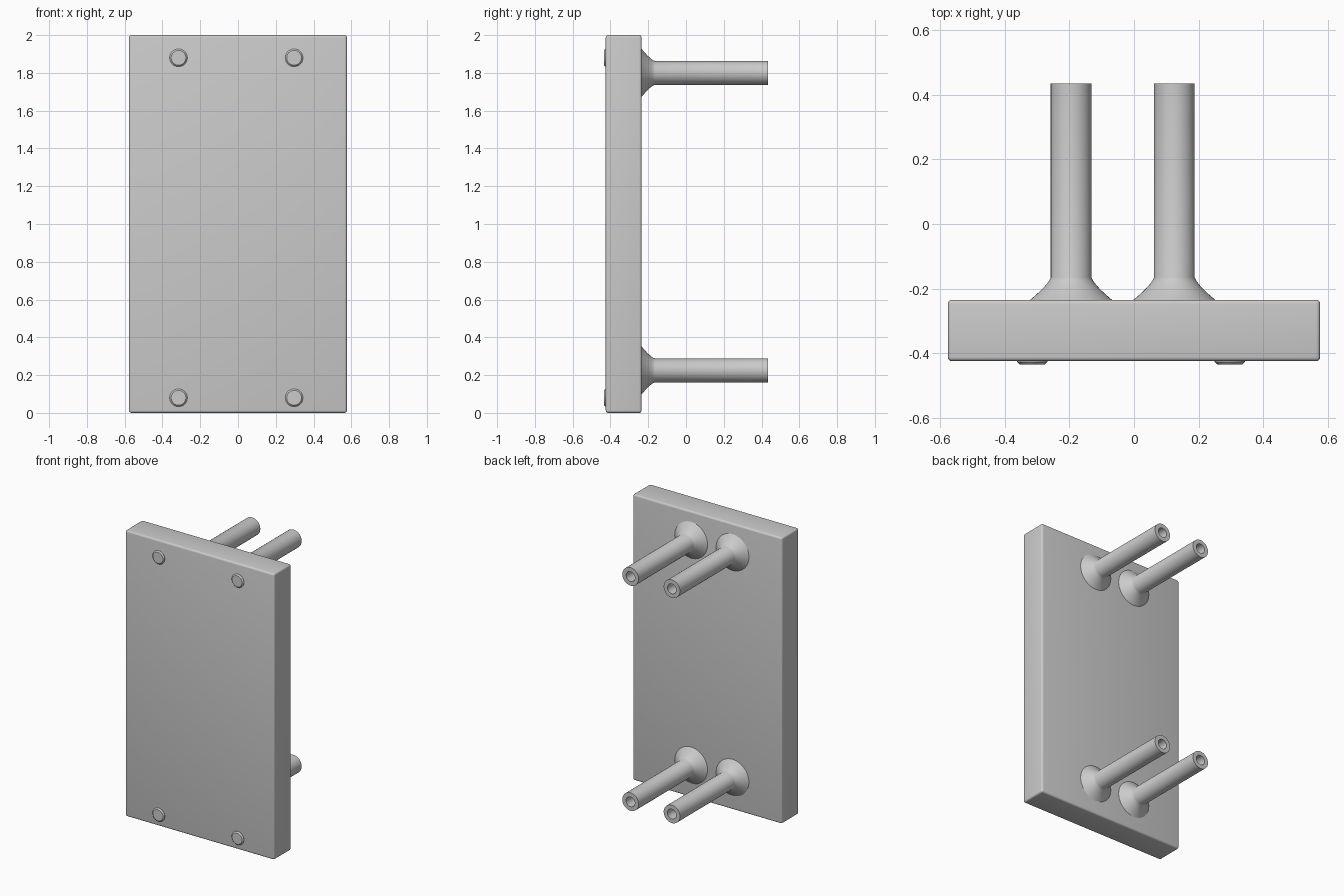
import bpy, bmesh, math
from mathutils import Matrix

default = bpy.data.objects.get("Cube")
if default:
    bpy.data.objects.remove(default, do_unlink=True)

# Single plain grey material
grey = bpy.data.materials.new("plain_grey")
grey.use_nodes = True
colour = (0.6, 0.6, 0.6, 1)
grey.diffuse_color = colour
grey.node_tree.nodes["Principled BSDF"].inputs["Base Color"].default_value = colour


def finish(name, bm, location, angle=35):
    bmesh.ops.recalc_face_normals(bm, faces=bm.faces)
    mesh = bpy.data.meshes.new(name)
    bm.to_mesh(mesh)
    bm.free()
    mesh.materials.append(grey)
    obj = bpy.data.objects.new(name, mesh)
    obj.location = location
    bpy.context.collection.objects.link(obj)
    bpy.ops.object.select_all(action='DESELECT')
    obj.select_set(True)
    bpy.context.view_layer.objects.active = obj
    bpy.ops.object.shade_smooth_by_angle(angle=math.radians(angle))
    return obj


def lathe(name, profile, location, steps=48):
    """Spin a (radius, y) profile about the y axis."""
    bm = bmesh.new()
    verts = [bm.verts.new((r, y, 0)) for r, y in profile]
    edges = [bm.edges.new(pair) for pair in zip(verts, verts[1:])]
    bmesh.ops.spin(bm, geom=verts + edges, cent=(0, 0, 0), axis=(0, 1, 0),
                   angle=math.tau, steps=steps)
    bmesh.ops.remove_doubles(bm, verts=bm.verts, dist=0.0001)
    return finish(name, bm, location)


# Backing plate with softly rounded edges
FRONT, BACK, END = -0.425, -0.235, 0.435
bm = bmesh.new()
bmesh.ops.create_cube(bm, size=1, matrix=Matrix.Diagonal((1.154, BACK - FRONT, 2, 1)))
bmesh.ops.bevel(bm, geom=bm.edges[:], offset=0.013, segments=4, profile=0.5,
                affect='EDGES')
finish("backing_plate", bm, (0, (FRONT + BACK) / 2, 1))

# Hollow posts with a concave flare at the root
R, HOLE, FLARE_R, FLARE_H = 0.063, 0.034, 0.064, 0.07
flare = [(R + FLARE_R * (1 - t) ** 1.35, BACK + FLARE_H * t)
         for t in (i / 8 for i in range(9))]
post = [(FLARE_R + R, BACK - 0.01)] + flare + [
    (R, END), (HOLE, END), (HOLE, BACK), (0, BACK)]
for level, z in (("lower", 0.225), ("upper", 1.8)):
    for side, x in (("right", -0.195), ("left", 0.125)):
        lathe(f"{level}_{side}_post", post, (x, 0, z))

# Chamfered buttons on the front
button = [(0.047, FRONT + 0.01), (0.047, FRONT - 0.002),
          (0.039, FRONT - 0.01), (0, FRONT - 0.01)]
for level, z in (("lower", 0.08), ("upper", 1.88)):
    for side, x in (("right", -0.315), ("left", 0.297)):
        lathe(f"{level}_{side}_button", button, (x, 0, z))
